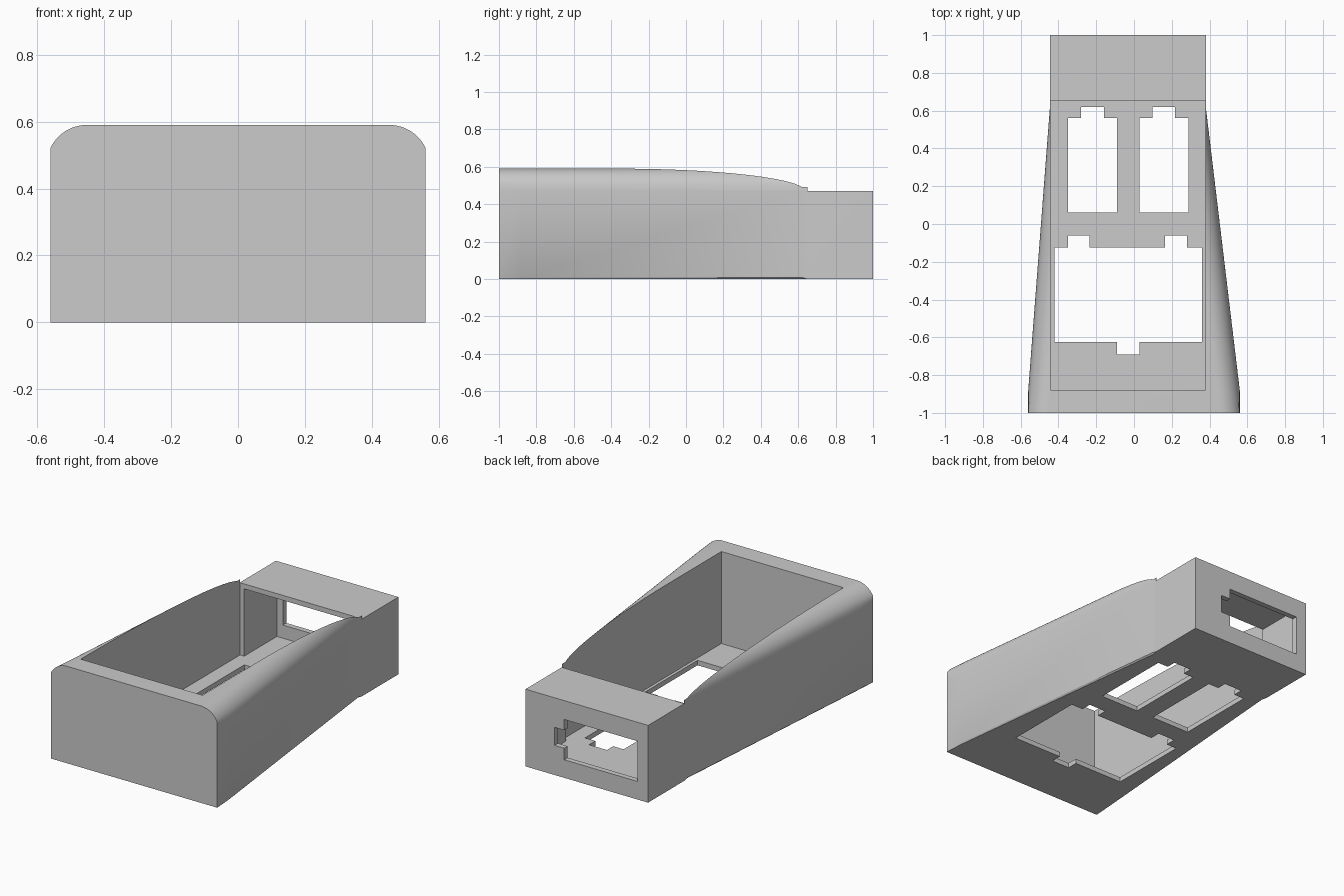
import bpy, bmesh, math

old = bpy.data.objects.get("Cube")
if old:
    bpy.data.objects.remove(old, do_unlink=True)

# Single plain grey
grey = bpy.data.materials.new("plain grey")
grey.use_nodes = True
colour = (0.6, 0.6, 0.6, 1)
grey.diffuse_color = colour
grey.node_tree.nodes["Principled BSDF"].inputs["Base Color"].default_value = colour

TOP, BLOCK_TOP, RADIUS, FLOOR, STEPS = 0.59, 0.47, 0.12, 0.03, 14
LEFT, RIGHT = -0.445, 0.38        # sides of the narrow rear block
WIDE = 0.56                       # half width at the front


def finish(name, bm):
    bmesh.ops.remove_doubles(bm, verts=bm.verts, dist=1e-5)
    bmesh.ops.recalc_face_normals(bm, faces=bm.faces)
    mesh = bpy.data.meshes.new(name)
    bm.to_mesh(mesh)
    bm.free()
    mesh.materials.append(grey)
    obj = bpy.data.objects.new(name, mesh)
    bpy.context.collection.objects.link(obj)
    return obj


def section(y, x0, x1, chamfer, top):
    """Cross-section with rounded upper corners, limited to the given top."""
    pts = [(x0 + chamfer, 0), (x1 - chamfer, 0), (x1, chamfer)]
    arc = [(RADIUS * math.cos(a), BLOCK_TOP + RADIUS * math.sin(a))
           for a in (math.pi / 2 * i / STEPS for i in range(STEPS + 1))]
    pts += [(x1 - RADIUS + dx, z) for dx, z in arc]
    pts += [(x0 + RADIUS - dx, z) for dx, z in reversed(arc)]
    pts.append((x0, chamfer))
    return [(max(-WIDE, min(WIDE, x)), y, min(z, top)) for x, z in pts]


def box_cutter(x0, x1, y0, y1, z0, z1):
    bm = bmesh.new()
    bmesh.ops.create_cube(bm, size=1)
    for v in bm.verts:
        v.co = ((x0 + x1) / 2 + v.co.x * (x1 - x0),
                (y0 + y1) / 2 + v.co.y * (y1 - y0),
                (z0 + z1) / 2 + v.co.z * (z1 - z0))
    obj = finish("cutter", bm)
    obj.hide_render = True
    return obj


# Outer body: tapered rounded shell stepping down to the rear block
sections = [
    section(-1, -0.572, 0.572, 0.008, TOP),
    section(-0.88, -WIDE, WIDE, 0.008, TOP),
    section(0.62, LEFT, RIGHT, 0.008, TOP),
    section(0.65, LEFT, RIGHT, 0, TOP),
    section(0.65, LEFT, RIGHT, 0, BLOCK_TOP),
    section(1, LEFT, RIGHT, 0, BLOCK_TOP),
]
bm = bmesh.new()
rings = [[bm.verts.new(p) for p in s] for s in sections]
for a, b in zip(rings, rings[1:]):
    for i in range(len(a)):
        j = (i + 1) % len(a)
        bm.faces.new((a[i], a[j], b[j], b[i]))
bm.faces.new(rings[0])
bm.faces.new(rings[-1])
body = finish("housing", bm)

cuts = [
    # open tray, then the hollow inside the rear block
    (LEFT + 0.002, RIGHT - 0.002, -0.88, 0.652, FLOOR, 1),
    (LEFT + 0.03, RIGHT - 0.03, 0.64, 0.967, FLOOR, 0.44),
    # rear window and its side notch
    (-0.375, 0.12, 0.9, 1.1, 0.11, 0.355),
    (0.1, 0.185, 0.9, 1.1, 0.18, 0.29),
]
# floor openings and their notches: x0, x1, y0, y1
floor_holes = [
    (-0.42, 0.36, -0.625, -0.125),
    (-0.35, -0.235, -0.2, -0.06),
    (0.165, 0.28, -0.2, -0.06),
    (-0.09, 0.03, -0.69, -0.6),
]
for x in (-0.35, 0.028):
    floor_holes += [(x, x + 0.26, 0.06, 0.56),
                    (x + 0.07, x + 0.19, 0.5, 0.62)]
cuts += [hole + (-0.1, 0.1) for hole in floor_holes]

bpy.context.view_layer.objects.active = body
for cut in cuts:
    cutter = box_cutter(*cut)
    mod = body.modifiers.new("cut", 'BOOLEAN')
    mod.operation = 'DIFFERENCE'
    mod.solver = 'EXACT'
    mod.object = cutter
    bpy.ops.object.modifier_apply(modifier=mod.name)
    bpy.data.objects.remove(cutter, do_unlink=True)

bpy.ops.object.select_all(action='DESELECT')
body.select_set(True)
bpy.ops.object.shade_smooth_by_angle(angle=math.radians(30))
